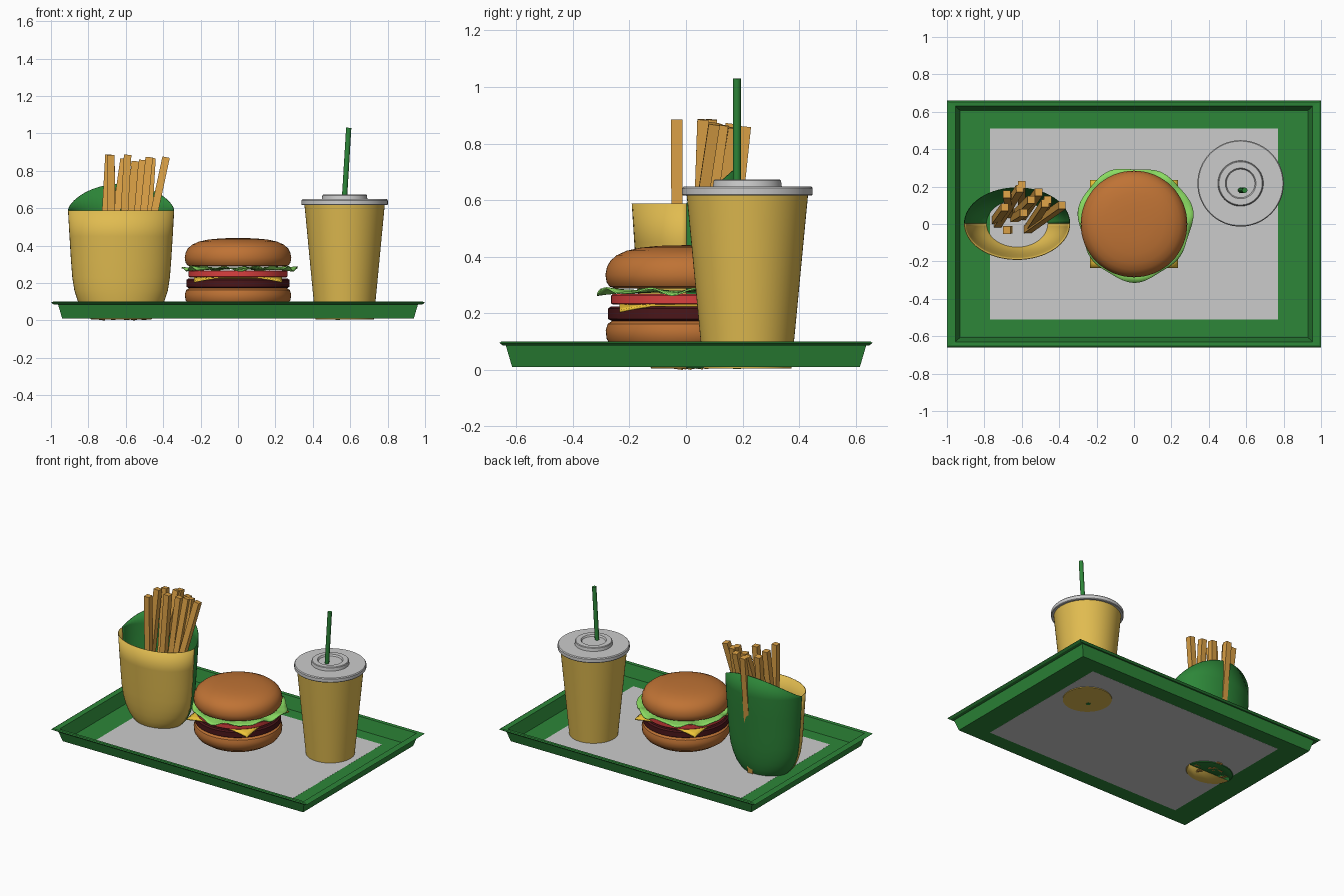
import bpy, bmesh, math
from mathutils import Vector

if "Cube" in bpy.data.objects:
    bpy.data.objects.remove(bpy.data.objects["Cube"])

def mat(name, r, g, b):
    m = bpy.data.materials.new(name)
    m.diffuse_color = (r, g, b, 1)
    m.use_nodes = True
    m.node_tree.nodes["Principled BSDF"].inputs["Base Color"].default_value = m.diffuse_color
    return m

GREEN = mat("green", .026, .24, .04)
YELLOW = mat("yellow", .75, .5, .08)
BUN = mat("bun_brown", .52, .17, .035)
PATTY = mat("patty_brown", .07, .008, .01)
RED = mat("tomato_red", .7, .05, .05)
LEAF = mat("leaf_green", .25, .7, .12)
CHEESE = mat("cheese_yellow", .85, .55, .04)
FRY = mat("fry_gold", .7, .35, .06)

def finish(name, bm, material=None, smooth=True):
    bmesh.ops.recalc_face_normals(bm, faces=bm.faces)
    me = bpy.data.meshes.new(name)
    bm.to_mesh(me)
    bm.free()
    ob = bpy.data.objects.new(name, me)
    bpy.context.collection.objects.link(ob)
    if material:
        me.materials.append(material)
    if smooth:
        bpy.ops.object.select_all(action='DESELECT')
        ob.select_set(True)
        bpy.context.view_layer.objects.active = ob
        bpy.ops.object.shade_smooth_by_angle(angle=math.radians(35))
    return ob

def skin(bm, rings, closed=True):
    """Join successive rings of points with quads."""
    vs = [[bm.verts.new(p) for p in ring] for ring in rings]
    n = len(vs[0])
    for a, b in zip(vs, vs[1:]):
        for i in range(n if closed else n - 1):
            j = (i + 1) % n
            bm.faces.new((a[i], a[j], b[j], b[i]))
    return vs

def lathe(name, profile, centre, material=None, seg=64):
    cx, cy = centre
    bm = bmesh.new()
    rings = [[(cx + r * math.cos(2 * math.pi * i / seg), cy + r * math.sin(2 * math.pi * i / seg), z)
              for i in range(seg)] for r, z in profile]
    vs = skin(bm, rings)
    bm.faces.new(vs[0])
    bm.faces.new(vs[-1])
    return finish(name, bm, material)

def rod(name, a, b, width, sides, material):
    """Straight prism between two points."""
    a, b = Vector(a), Vector(b)
    d = (b - a).normalized()
    u = Vector((0, 1, 0)).cross(d).normalized()
    v = d.cross(u)
    r = width / 2 / math.cos(math.pi / sides)
    ang = [2 * math.pi * (i + .5) / sides for i in range(sides)]
    bm = bmesh.new()
    vs = skin(bm, [[p + r * (u * math.cos(t) + v * math.sin(t)) for t in ang] for p in (a, b)])
    bm.faces.new(vs[0])
    bm.faces.new(vs[1])
    return finish(name, bm, material, sides > 4)

# Tray: rectangular rings from the floor over the rim and back underneath
section = [(.77, .51, .014), (.93, .607, .014), (.955, .63, .098), (.99, .653, .1), (1, .66, .095),
           (.985, .647, .085), (.962, .637, .085), (.94, .615, .01), (.77, .51, .01)]
bm = bmesh.new()
skin(bm, [[(x, y, z), (-x, y, z), (-x, -y, z), (x, -y, z)] for x, y, z in section + section[:1]])
bmesh.ops.remove_doubles(bm, verts=bm.verts, dist=1e-5)
finish("tray", bm, GREEN, False)

# Paper sheet filling the tray floor
bm = bmesh.new()
bmesh.ops.create_cube(bm, size=1)
for v in bm.verts:
    v.co = (v.co.x * 1.54, v.co.y * 1.02, .012 + v.co.z * .005)
finish("tray_paper", bm, None, False)

# Burger layers
lathe("bottom_bun", [(.001, .03), (.15, .032), (.22, .052), (.262, .08), (.281, .11), (.284, .14),
                     (.277, .162), (.262, .172), (.001, .175)], (0, 0), BUN)
lathe("patty", [(.001, .172), (.262, .172), (.276, .18), (.276, .216), (.266, .224), (.001, .224)], (0, 0), PATTY)
lathe("tomato", [(.001, .23), (.258, .23), (.265, .235), (.265, .263), (.258, .268), (.001, .268)], (0, 0), RED)
lathe("top_bun", [(.001, .287), (.25, .287), (.27, .294), (.281, .31), (.285, .335), (.28, .362), (.268, .385),
                  (.245, .405), (.21, .421), (.16, .432), (.1, .438), (.05, .44), (.001, .4405)], (0, 0), BUN)

# Cheese slice with drooping corners
bm = bmesh.new()
bmesh.ops.create_grid(bm, x_segments=16, y_segments=16, size=.236)
for v in bm.verts:
    v.co.z = .233 - .3 * max(0, v.co.xy.length - .26)
cheese = finish("cheese", bm, CHEESE)
cheese.modifiers.new("thickness", 'SOLIDIFY').thickness = .009

# Lettuce leaf with a wavy edge
bm = bmesh.new()
rings = []
for k in (.02, .5, .8, .92, 1):
    ring = []
    for i in range(96):
        t = 2 * math.pi * i / 96
        r = k * (.303 + .01 * math.sin(3 * t + .3) + .007 * math.sin(7 * t))
        z = .277 + k ** 4 * (.009 * math.sin(9 * t) + .005 * math.sin(14 * t + 1))
        ring.append((r * math.cos(t) + .006 * k, r * math.sin(t) + .005 * k, z))
    rings.append(ring)
bm.faces.new(skin(bm, rings)[0])
leaf = finish("lettuce", bm, LEAF)
mod = leaf.modifiers.new("thickness", 'SOLIDIFY')
mod.thickness, mod.offset = .006, 0

# Drink
CUP = (.57, .217)
lathe("cup", [(.001, .005), (.156, .005), (.215, .622), (.001, .622)], CUP, YELLOW)
lathe("cup_lid", [(.001, .616), (.228, .616), (.231, .62), (.231, .642), (.226, .648), (.122, .648),
                  (.119, .669), (.115, .673), (.082, .673), (.076, .662), (.001, .662)], CUP)
rod("straw", (.53, .18, .003), (.592, .18, 1.03), .028, 16, GREEN)

# Fries box: yellow front half, taller green back half
BOX = (-.625, .002)
wall = [(.16, .125, .005), (.185, .137, .03), (.21, .147, .06), (.232, .156, .105), (.25, .164, .16),
        (.261, .17, .23), (.268, .176, .32), (.276, .185, .45), (.284, .194, .588)]

def box_half(name, start, rise, material):
    ts = [start + math.pi * i / 32 for i in range(33)]
    rings = [[(BOX[0] + a * math.cos(t), BOX[1] + b * math.sin(t), z) for t in ts] for a, b, z in wall]
    if rise:
        a, b, z = wall[-1]
        rings.append([(BOX[0] + a * math.cos(t), BOX[1] + b * math.sin(t),
                       z + .002 + rise * max(0, math.sin(t)) ** 1.3) for t in ts])
    bm = bmesh.new()
    bm.faces.new(skin(bm, rings, False)[0])
    ob = finish(name, bm, material)
    ob.modifiers.new("thickness", 'SOLIDIFY').thickness = .004

box_half("fries_box_front", math.pi, 0, YELLOW)
box_half("fries_box_back", 0, .14, GREEN)

# Fries: base x, y then tip x, y, z
fries = [(-.67, -.03, -.68, -.033, .885), (-.73, .0, -.61, .19, .86), (-.74, .02, -.69, .09, .885),
         (-.66, .05, -.68, .16, .87), (-.64, .03, -.59, .06, .885), (-.6, .04, -.51, .17, .855),
         (-.56, -.02, -.475, .11, .87), (-.57, -.03, -.385, .1, .87), (-.51, .01, -.46, .13, .865),
         (-.62, .06, -.55, .13, .85), (-.6, .12, -.6, .21, .86)]
for i, (bx, by, tx, ty, tz) in enumerate(fries):
    rod(f"fry_{i + 1}", (bx, by, .006), (tx, ty, tz), .04, 4, FRY)
